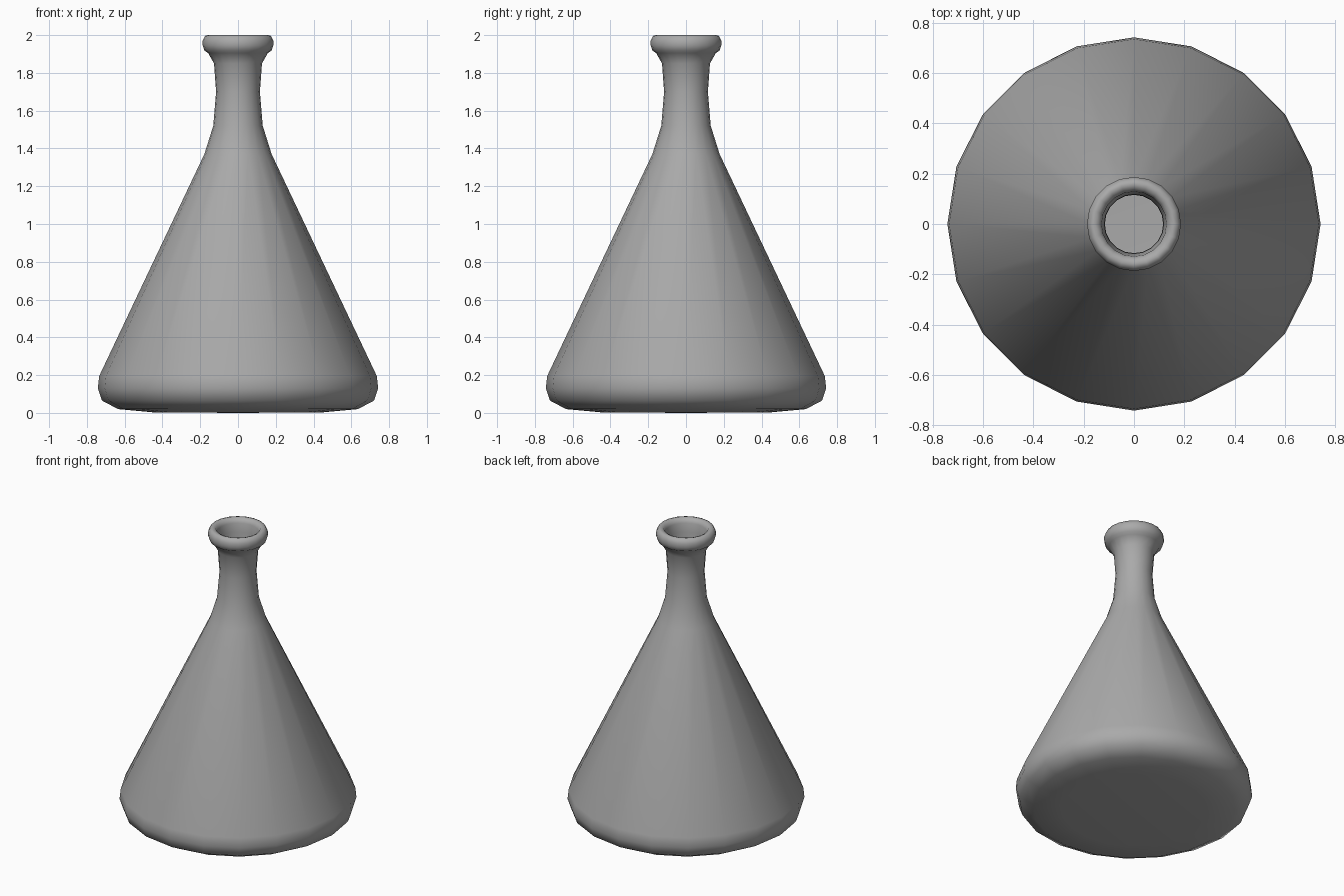
import bpy
import bmesh
from math import radians, tau

cube = bpy.data.objects.get("Cube")
if cube:
    bpy.data.objects.remove(cube, do_unlink=True)

# Plain grey glass
grey = bpy.data.materials.new("grey_glass")
grey.use_nodes = True
color = (0.4, 0.4, 0.4, 1)
grey.diffuse_color = color
bsdf = next(n for n in grey.node_tree.nodes if n.type == "BSDF_PRINCIPLED")
bsdf.inputs["Base Color"].default_value = color

# Thin-walled flask profile (radius, height): base, cone, neck, rolled lip, mouth
PROFILE = [
    (0, 0), (0.45, 0.003), (0.635, 0.02), (0.72, 0.065), (0.742, 0.13),
    (0.735, 0.195), (0.178, 1.37), (0.131, 1.52), (0.116, 1.70),
    (0.127, 1.85), (0.158, 1.905), (0.178, 1.918), (0.187, 1.945),
    (0.187, 1.972), (0.174, 1.996), (0.158, 2.0), (0.140, 1.993),
    (0.129, 1.97), (0.124, 1.91), (0.118, 1.85),
]
SIDES = 20

bm = bmesh.new()
points = [bm.verts.new((r, 0, z)) for r, z in PROFILE]
edges = [bm.edges.new(pair) for pair in zip(points, points[1:])]
bmesh.ops.spin(bm, geom=points + edges, axis=(0, 0, 1), cent=(0, 0, 0),
               angle=tau, steps=SIDES, use_merge=True)
bmesh.ops.remove_doubles(bm, verts=bm.verts, dist=0.0005)
bmesh.ops.recalc_face_normals(bm, faces=bm.faces)
mesh = bpy.data.meshes.new("flask")
bm.to_mesh(mesh)
bm.free()

flask = bpy.data.objects.new("flask", mesh)
bpy.context.collection.objects.link(flask)
mesh.materials.append(grey)

# Smooth shading
bpy.ops.object.select_all(action="DESELECT")
flask.select_set(True)
bpy.context.view_layer.objects.active = flask
bpy.ops.object.shade_smooth_by_angle(angle=radians(60))
